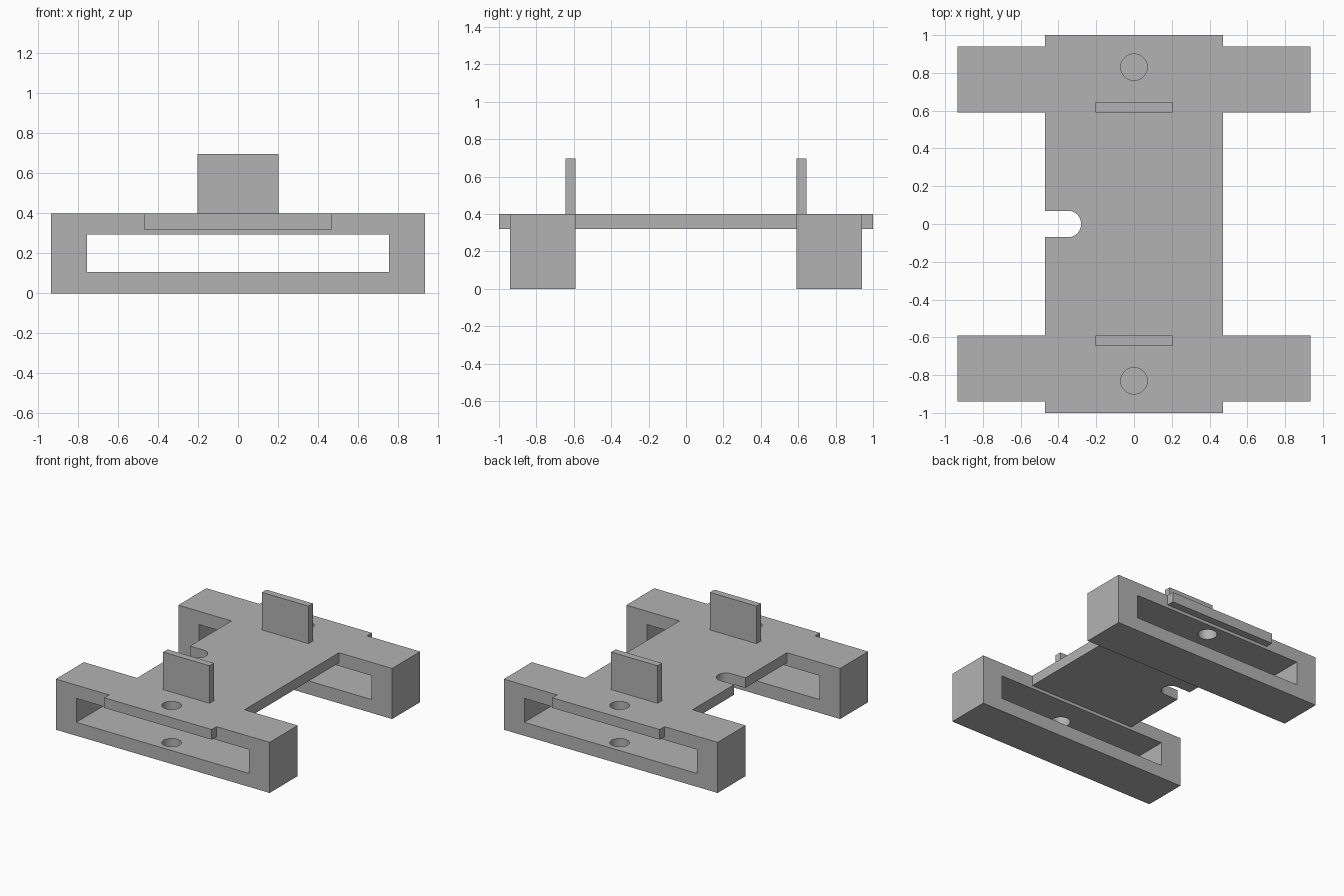
import bpy, bmesh, math

cube = bpy.data.objects.get("Cube")
if cube:
    bpy.data.objects.remove(cube, do_unlink=True)

grey = bpy.data.materials.new("matte grey")
grey.use_nodes = True
colour = (0.45, 0.45, 0.45, 1)
grey.diffuse_color = colour
grey.node_tree.nodes["Principled BSDF"].inputs["Base Color"].default_value = colour


def prism(name, outline, z0, z1):
    """Extrude a counter-clockwise outline from z0 up to z1."""
    bm = bmesh.new()
    base = bm.faces.new([bm.verts.new((x, y, z0)) for x, y in outline])
    top = bmesh.ops.extrude_face_region(bm, geom=[base])["geom"]
    verts = [v for v in top if isinstance(v, bmesh.types.BMVert)]
    bmesh.ops.translate(bm, verts=verts, vec=(0, 0, z1 - z0))
    bmesh.ops.recalc_face_normals(bm, faces=bm.faces)
    mesh = bpy.data.meshes.new(name)
    bm.to_mesh(mesh)
    bm.free()
    mesh.materials.append(grey)
    obj = bpy.data.objects.new(name, mesh)
    bpy.context.collection.objects.link(obj)
    return obj


def box(name, half_x, y0, y1, z0, z1):
    y0, y1 = sorted((y0, y1))
    return prism(name, [(-half_x, y0), (half_x, y0), (half_x, y1), (-half_x, y1)], z0, z1)


def arc(cx, cy, r, start, end, steps):
    return [(cx + r * math.cos(start + (end - start) * i / steps),
             cy + r * math.sin(start + (end - start) * i / steps)) for i in range(steps + 1)]


def combine(target, tool, operation):
    """Apply a boolean and discard the tool."""
    mod = target.modifiers.new(operation, "BOOLEAN")
    mod.operation, mod.solver, mod.object = operation, "EXACT", tool
    bpy.context.view_layer.objects.active = target
    bpy.ops.object.modifier_apply(modifier=mod.name)
    bpy.data.objects.remove(tool, do_unlink=True)


# Deck with a round-ended notch in its right edge
w, r = 0.47, 0.07
notch = arc(-0.35, 0, r, math.pi / 2, -math.pi / 2, 24)
outline = [(-w, -1), (w, -1), (w, 1), (-w, 1), (-w, r)] + notch + [(-w, -r)]
body = prism("mounting_bracket", outline, 0.32, 0.40)

for side in (-1, 1):
    # Slotted cross bar and upright tab
    combine(body, box("cross_bar", 0.935, side * 0.59, side * 0.94, 0, 0.40), "UNION")
    combine(body, box("upright_tab", 0.203, side * 0.59, side * 0.645, 0.36, 0.697), "UNION")
    combine(body, box("slot_cutter", 0.756, side * 0.5, side * 1.1, 0.106, 0.295), "DIFFERENCE")
    # Screw hole through the top, blind in the lower rail
    circle = arc(0, side * 0.83, r, 0, math.tau, 48)[:-1]
    combine(body, prism("hole_cutter", circle, 0.03, 0.5), "DIFFERENCE")

# Smooth only the curved hole and notch walls
bpy.ops.object.select_all(action="DESELECT")
body.select_set(True)
bpy.context.view_layer.objects.active = body
bpy.ops.object.shade_smooth_by_angle(angle=math.radians(30))
